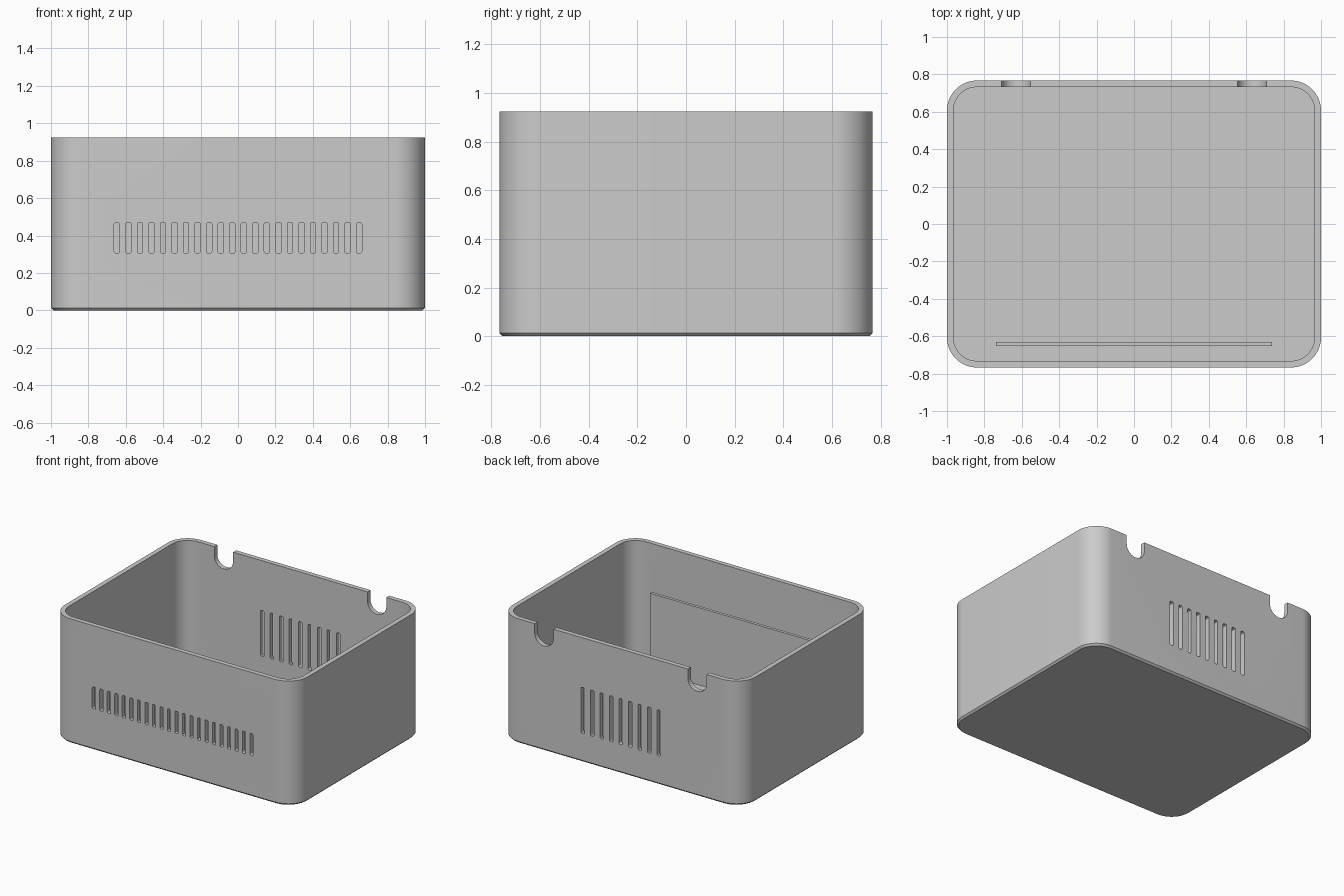
import bpy, bmesh
from math import sin, cos, pi, radians

cube = bpy.data.objects.get("Cube")
if cube:
    bpy.data.objects.remove(cube, do_unlink=True)

W, D, H = 1.0, 0.767, 0.925      # half width, half depth, height
WALL, FLOOR, RADIUS = 0.035, 0.035, 0.16
CHAMFER = 0.013

grey = bpy.data.materials.new("plain grey")
grey.use_nodes = True
grey.diffuse_color = (0.6, 0.6, 0.6, 1)
grey.node_tree.nodes["Principled BSDF"].inputs["Base Color"].default_value = (0.6, 0.6, 0.6, 1)


def rounded_rect(hw, hh, r, steps):
    """Counter-clockwise outline of a rounded rectangle about the origin."""
    points = []
    for quarter, (sx, sy) in enumerate([(1, 1), (-1, 1), (-1, -1), (1, -1)]):
        for i in range(steps + 1):
            a = (quarter + i / steps) * pi / 2
            points.append((sx * (hw - r) + r * cos(a), sy * (hh - r) + r * sin(a)))
    return points


def loft(bm, rings):
    """Skin a list of equal rings and cap both ends."""
    loops = [[bm.verts.new(p) for p in ring] for ring in rings]
    n = len(loops[0])
    for low, high in zip(loops, loops[1:]):
        for i in range(n):
            j = (i + 1) % n
            bm.faces.new((low[i], low[j], high[j], high[i]))
    bm.faces.new(loops[0][::-1])
    bm.faces.new(loops[-1])


def make_object(name, bm):
    bmesh.ops.recalc_face_normals(bm, faces=bm.faces)
    mesh = bpy.data.meshes.new(name)
    bm.to_mesh(mesh)
    bm.free()
    mesh.materials.append(grey)
    obj = bpy.data.objects.new(name, mesh)
    bpy.context.collection.objects.link(obj)
    return obj


def add_cutter(bm, x, y, z0, z1, width, r, steps):
    """Rounded slot running through a wall along y."""
    outline = rounded_rect(width / 2, (z1 - z0) / 2, r, steps)
    zc = (z0 + z1) / 2
    loft(bm, [[(x + u, y + dy, zc + v) for u, v in outline] for dy in (-0.06, 0.06)])


# Open tray: underside, chamfer, outer wall, rim, inner wall, floor
bm = bmesh.new()
rings = []
for inset, z in [(CHAMFER, 0), (0, CHAMFER), (0, H), (WALL, H), (WALL, FLOOR)]:
    outline = rounded_rect(W - inset, D - inset, RADIUS - inset, 16)
    rings.append([(x, y, z) for x, y in outline])
loft(bm, rings)
body = make_object("case_body", bm)

# Vent slots and cable notches
bm = bmesh.new()
for i in range(22):
    add_cutter(bm, (i - 10.5) * 0.0617, -D, 0.305, 0.47, 0.028, 0.009, 3)
for i in range(9):
    add_cutter(bm, (i - 4) * 0.078, D, 0.215, 0.555, 0.03, 0.009, 3)
for x in (-0.63, 0.63):
    add_cutter(bm, x, D, 0.78, 1.1, 0.155, 0.077, 10)
cutter = make_object("opening_cutter", bm)
cutter.hide_render = True

cut = body.modifiers.new("openings", "BOOLEAN")
cut.operation = "DIFFERENCE"
cut.solver = "EXACT"
cut.object = cutter
graph = bpy.context.evaluated_depsgraph_get()
result = bpy.data.meshes.new_from_object(body.evaluated_get(graph))
body.modifiers.clear()
body.data = result
bpy.data.objects.remove(cutter, do_unlink=True)

# Upright plate standing behind the front vents
bm = bmesh.new()
plate = rounded_rect(0.737, 0.011, 0.001, 1)
loft(bm, [[(x, y - 0.641, z) for x, y in plate] for z in (FLOOR - 0.005, 0.61)])
make_object("inner_plate", bm)

# Smooth the round corners, keep hard edges
bpy.ops.object.select_all(action="DESELECT")
body.select_set(True)
bpy.context.view_layer.objects.active = body
bpy.ops.object.shade_smooth_by_angle(angle=radians(30))
